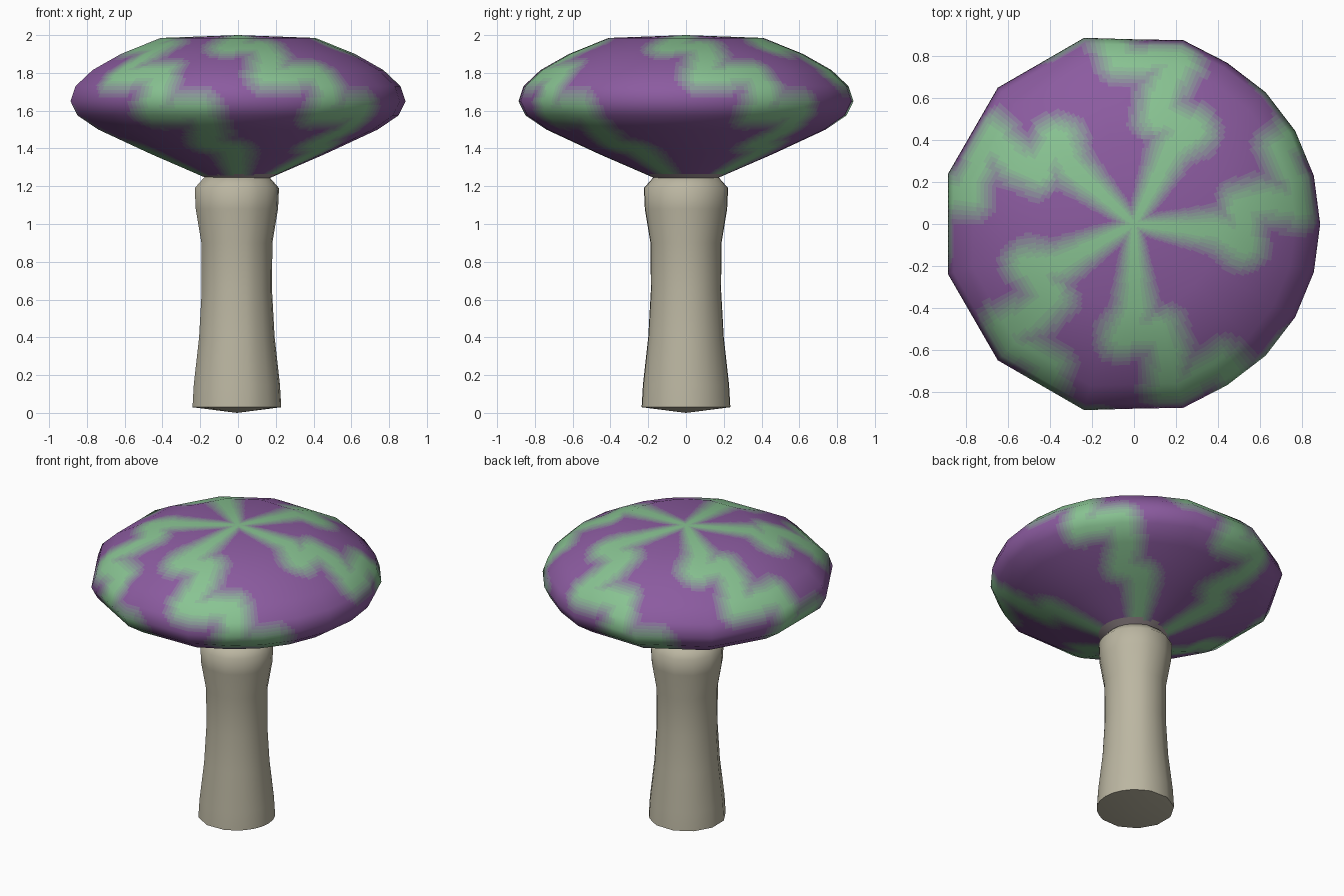
import bpy, math
from mathutils import Vector

if "Cube" in bpy.data.objects:
    bpy.data.objects.remove(bpy.data.objects["Cube"])

# shared outline: fine steps on the right half, coarse on the left (angle, unit radius)
OUTLINE = [(a, 0.992 if abs(a) == 90 else 1.022 if abs(a) == 75 else 1.0)
           for a in range(-90, 91, 15)]
OUTLINE += [(a, 1.035) for a in range(105, 256, 30)]


def material(name, rgb):
    m = bpy.data.materials.new(name)
    m.diffuse_color = (*rgb, 1)
    m.use_nodes = True
    m.node_tree.nodes["Principled BSDF"].inputs["Base Color"].default_value = m.diffuse_color
    return m


def mix(a, b, t):
    return tuple(x + (y - x) * t for x, y in zip(a, b))


def unit_pt(a, r):
    a = math.radians(a)
    return Vector((r * math.cos(a), r * math.sin(a)))


def outline(step):
    """Outline points, with each straight side split into pieces of 'step' degrees."""
    pts = []
    for i, (a, r) in enumerate(OUTLINE):
        b, q = OUTLINE[(i + 1) % len(OUTLINE)]
        if b < a:
            b += 360
        n = max(1, round((b - a) / step))
        pts += [unit_pt(a, r).lerp(unit_pt(b, q), k / n) for k in range(n)]
    return pts


def loft(name, rows, ring, dx=0):
    """Sweep ring through (radius, z) rows; zero-radius ends become poles."""
    verts, faces, ids = [], [], []
    n = len(ring)
    for r, z in rows:
        start = len(verts)
        if r == 0:
            verts.append((dx, 0, z))
            ids.append([start] * n)
        else:
            verts += [(p.x * r + dx, p.y * r, z) for p in ring]
            ids.append(list(range(start, start + n)))
    for lo, hi in zip(ids, ids[1:]):
        for j in range(n):
            k = (j + 1) % n
            f = list(dict.fromkeys((lo[j], lo[k], hi[k], hi[j])))
            faces.append(f)
    me = bpy.data.meshes.new(name)
    me.from_pydata(verts, [], faces)
    ob = bpy.data.objects.new(name, me)
    bpy.context.collection.objects.link(ob)
    return ob


# stem
stem_rows = [(0, 0), (0.235, 0.03), (0.228, 0.15), (0.2, 0.4), (0.186, 0.65), (0.188, 0.9),
             (0.218, 1.08), (0.223, 1.19), (0.17, 1.25), (0, 1.27)]
CREAM = (0.50, 0.47, 0.36)
stem = loft("stem", stem_rows, outline(30), -0.006)
stem.data.materials.append(material("stem_cream", CREAM))
bpy.context.view_layer.objects.active = stem
stem.select_set(True)
bpy.ops.object.shade_smooth_by_angle(angle=math.radians(50))

# cap profile from under the cap up to the apex, split into short rows with blended normals
prof = [Vector(p) for p in [(0.16, 1.24), (0.46, 1.37), (0.74, 1.50), (0.85, 1.575), (0.887, 1.65),
                            (0.86, 1.73), (0.77, 1.815), (0.62, 1.9), (0.41, 1.985), (0, 2.0)]]
seg_n = [Vector((b.y - a.y, a.x - b.x)).normalized() for a, b in zip(prof, prof[1:])]
nor = [seg_n[0]] + [(a + b).normalized() for a, b in zip(seg_n, seg_n[1:])] + [Vector((0, 1))]
rows, row_n = [], []
for i in range(len(prof) - 1):
    n = math.ceil((prof[i + 1] - prof[i]).length / 0.022)
    rows += [tuple(prof[i].lerp(prof[i + 1], k / n)) for k in range(n)]
    row_n += [nor[i].lerp(nor[i + 1], k / n).normalized() for k in range(n)]
rows.append(tuple(prof[-1]))
row_n.append(nor[-1])
ring = outline(1.5)
cap = loft("cap", rows, ring)

# cap colours: purple to green ramp, plus pale neck ring
PURPLE, GREEN = (0.26, 0.105, 0.35), (0.25, 0.55, 0.29)
LEVELS = 6
for k in range(LEVELS + 1):
    cap.data.materials.append(material(f"cap_tint_{k}", mix(PURPLE, GREEN, k / LEVELS)))
cap.data.materials.append(material("cap_neck_pale", mix(PURPLE, CREAM, 0.65)))

# arc length from the apex for a point at height z
arc = [(2.0, 0.0)]
for a, b in zip(reversed(prof[:-1]), reversed(prof[1:])):
    arc.append((a.y, arc[-1][1] + (a - b).length))


def arc_len(z):
    for (z0, s0), (z1, s1) in zip(arc, arc[1:]):
        if z >= z1:
            return s0 + (s1 - s0) * (z0 - z) / (z0 - z1)
    return arc[-1][1]


# one zigzag stripe: (arc length from apex, angle offset), repeated around the cap
ZIGZAG = [(0, 0), (0.40, 1), (0.55, -6), (0.52, 14), (0.66, 15), (0.86, 11), (0.82, 32),
          (0.98, 34), (1.10, 31), (1.08, 50), (1.25, 51), (1.42, 47), (1.48, 60), (1.85, 62)]
STARTS = (-5, 63, 137, 207, 270)


def seg_dist(p, a, b):
    ab = b - a
    t = max(0, min(1, (p - a).dot(ab) / ab.length_squared))
    return (p - a - ab * t).length


def green_at(co):
    r, s = math.hypot(co.x, co.y), arc_len(co.z)
    ang = math.degrees(math.atan2(co.y, co.x))
    best = 9
    for start in STARTS:
        d = (ang - start - 25 + 180) % 360 - 180 + 25
        p = Vector((s, math.radians(d) * r))
        path = [Vector((t, math.radians(o) * r)) for t, o in ZIGZAG]
        best = min(best, *(seg_dist(p, a, b) for a, b in zip(path, path[1:])))
    return max(0, min(1, 1.25 - best / min(0.035 + 0.19 * r, 0.125)))


for f in cap.data.polygons:
    f.use_smooth = True
    c = f.center
    if c.z < 1.6 and math.hypot(c.x, c.y) < 0.21:
        f.material_index = LEVELS + 1
    else:
        f.material_index = round(green_at(c) * LEVELS)

# rounded shading across the flat facets
normals = []
for (r, z), nv in zip(rows, row_n):
    if r == 0:
        normals.append((0, 0, 1))
    else:
        for p in ring:
            d = p.normalized() * nv.x
            normals.append((d.x, d.y, nv.y))
cap.data.normals_split_custom_set_from_vertices(normals)
